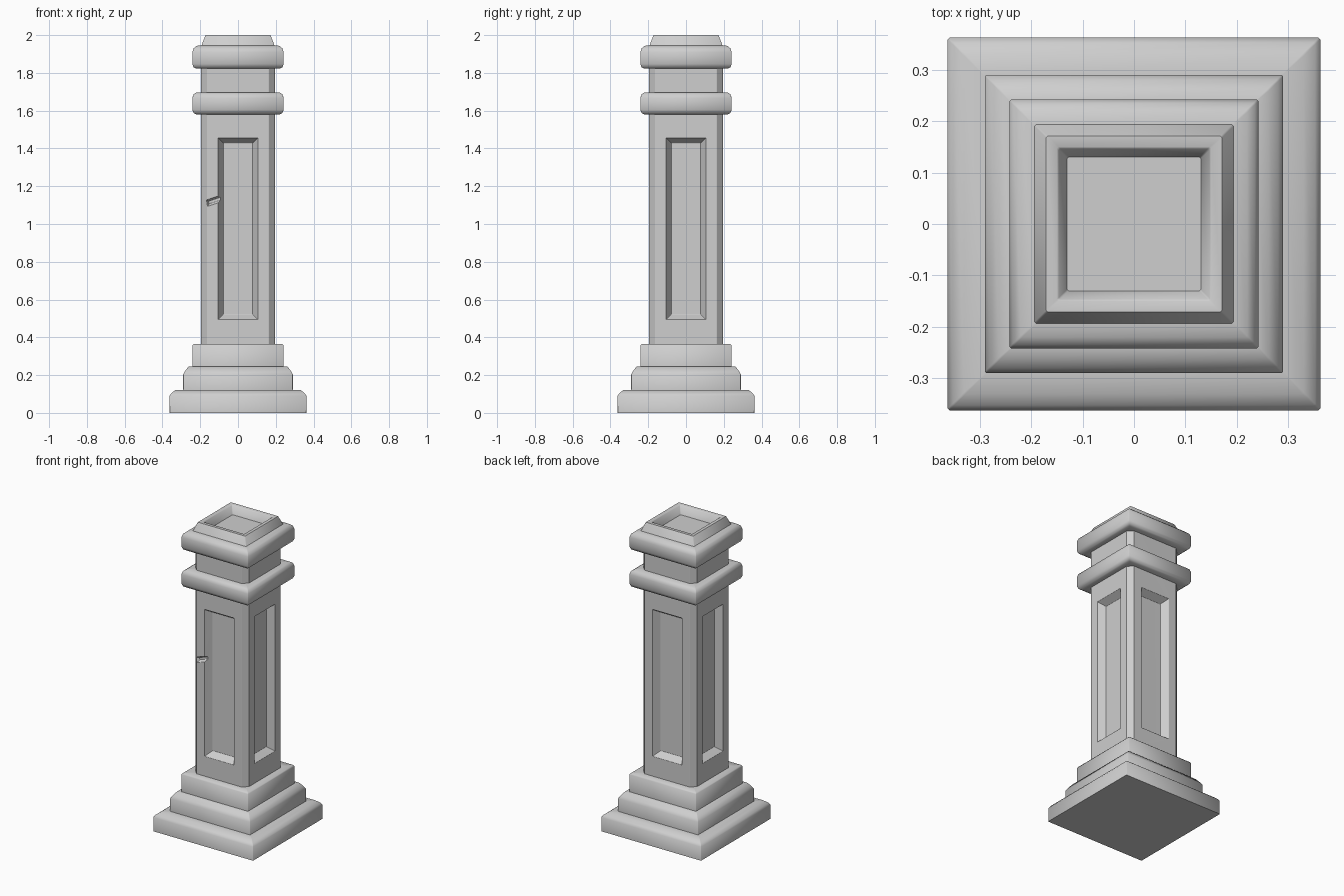
import bpy, bmesh, math
from mathutils import Matrix, Vector

if "Cube" in bpy.data.objects:
    bpy.data.objects.remove(bpy.data.objects["Cube"], do_unlink=True)

stone = bpy.data.materials.new("pale_grey_stone")
stone.use_nodes = True
GREY = (0.62, 0.62, 0.62, 1)
stone.diffuse_color = GREY
stone.node_tree.nodes["Principled BSDF"].inputs["Base Color"].default_value = GREY


def loft(bm, profile, corner=0.0, matrix=Matrix(), aspect=0.0):
    """Square rings of (half width, height); aspect lengthens them in y."""
    rings = []
    for half, z in profile:
        pts = []
        for sx, sy in ((1, 1), (-1, 1), (-1, -1), (1, -1)):
            x, y = sx * half, sy * (half + aspect)
            if corner == 0:
                pts.append((x, y, z))
            else:
                pair = [(x, y - sy * corner, z), (x - sx * corner, y, z)]
                pts += pair if sx * sy > 0 else pair[::-1]
        rings.append([bm.verts.new(matrix @ Vector(p)) for p in pts])
    n = len(rings[0])
    for a, b in zip(rings, rings[1:]):
        for i in range(n):
            j = (i + 1) % n
            bm.faces.new((a[i], a[j], b[j], b[i]))
    bm.faces.new(rings[0][::-1])
    bm.faces.new(rings[-1])


def finish(name, bm):
    bmesh.ops.recalc_face_normals(bm, faces=bm.faces)
    mesh = bpy.data.meshes.new(name)
    bm.to_mesh(mesh)
    bm.free()
    mesh.materials.append(stone)
    obj = bpy.data.objects.new(name, mesh)
    bpy.context.collection.objects.link(obj)
    return obj


def activate(obj):
    bpy.ops.object.select_all(action='DESELECT')
    obj.select_set(True)
    bpy.context.view_layer.objects.active = obj


def square_part(name, profile, corner=0.003):
    bm = bmesh.new()
    loft(bm, profile, corner)
    obj = finish(name, bm)
    activate(obj)
    bpy.ops.object.shade_smooth_by_angle(angle=math.radians(50))
    return obj


# Stepped plinth
square_part("plinth_bottom", [(.362, 0), (.362, .09), (.352, .105), (.33, .122), (.28, .122)])
square_part("plinth_middle", [(.29, .122), (.29, .205), (.28, .222), (.262, .245), (.23, .245)])
square_part("plinth_top", [(.242, .245), (.242, .357), (.235, .365), (.18, .365)])

# Lower collar
square_part("lower_collar", [(.19, 1.58), (.222, 1.58), (.235, 1.588), (.242, 1.605),
                             (.242, 1.667), (.235, 1.687), (.22, 1.697), (.17, 1.697)])

# Upper collar flowing into the cap with a sunken top
square_part("upper_collar_and_cap", [(.19, 1.822), (.222, 1.822), (.235, 1.83), (.242, 1.847),
                                     (.242, 1.91), (.235, 1.93), (.22, 1.943), (.193, 1.946),
                                     (.176, 1.99), (.171, 2.0), (.15, 2.0), (.146, 1.996),
                                     (.13, 1.945)])

# Shaft with cut corners and a recessed panel on each side
bm = bmesh.new()
loft(bm, [(.195, .36), (.195, 1.83)], .032)
shaft = finish("shaft", bm)

bm = bmesh.new()
for k in range(4):
    turn = Matrix.Rotation(k * math.pi / 2, 4, 'Z')
    place = turn @ Matrix.Translation((0, -.195, .975)) @ Matrix.Rotation(math.pi / 2, 4, 'X')
    loft(bm, [(.078, -.045), (.118, .02)], 0, place, .375)
panels = finish("panel_cutter", bm)

# Chipped notch across the front panel's edge
bm = bmesh.new()
place = Matrix.Translation((-.12, -.195, 1.125)) @ Matrix.Rotation(math.radians(72), 4, 'Y') \
    @ Matrix.Rotation(math.pi / 2, 4, 'X')
loft(bm, [(.007, -.02), (.022, .01)], 0, place, .03)
notch = finish("notch_cutter", bm)

activate(shaft)
for cutter in (panels, notch):
    cutter.hide_render = True
    mod = shaft.modifiers.new("cut", 'BOOLEAN')
    mod.operation, mod.solver, mod.object = 'DIFFERENCE', 'EXACT', cutter
    bpy.ops.object.modifier_apply(modifier=mod.name)
    bpy.data.objects.remove(cutter, do_unlink=True)

# Softened, worn edges
bevel = shaft.modifiers.new("worn_edges", 'BEVEL')
bevel.width, bevel.segments = .01, 2
bevel.limit_method, bevel.angle_limit = 'ANGLE', math.radians(30)
bpy.ops.object.modifier_apply(modifier=bevel.name)
bpy.ops.object.shade_smooth_by_angle(angle=math.radians(50))
weighted = shaft.modifiers.new("even_shading", 'WEIGHTED_NORMAL')
weighted.keep_sharp = True
